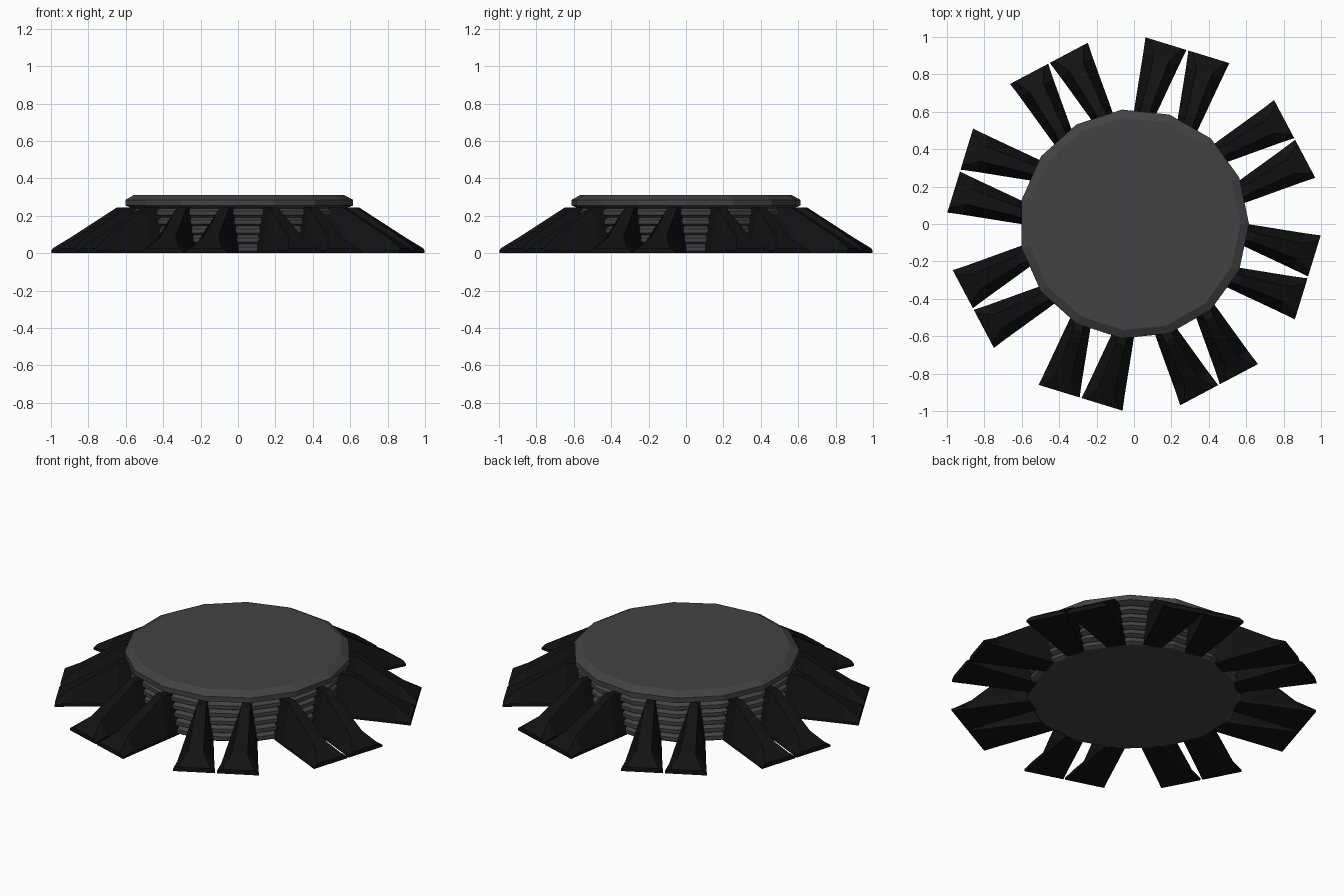
import bpy, bmesh
from math import cos, sin, radians, tau

if "Cube" in bpy.data.objects:
    bpy.data.objects.remove(bpy.data.objects["Cube"])


def material(name, v):
    m = bpy.data.materials.new(name)
    m.diffuse_color = (v, v, v, 1)
    m.use_nodes = True
    m.node_tree.nodes["Principled BSDF"].inputs["Base Color"].default_value = m.diffuse_color
    return m


def make_object(name, bm, mat):
    bmesh.ops.recalc_face_normals(bm, faces=bm.faces)
    me = bpy.data.meshes.new(name)
    bm.to_mesh(me)
    bm.free()
    me.materials.append(mat)
    ob = bpy.data.objects.new(name, me)
    bpy.context.collection.objects.link(ob)
    return ob


def loft(bm, sections):
    """Skin a list of closed sections and cap both ends."""
    rings = [[bm.verts.new(p) for p in s] for s in sections]
    n = len(rings[0])
    for a, b in zip(rings, rings[1:]):
        for i in range(n):
            j = (i + 1) % n
            bm.faces.new((a[i], a[j], b[j], b[i]))
    bm.faces.new(rings[0])
    bm.faces.new(rings[-1])


grey = material("dark_grey", 0.055)
black = material("near_black", 0.006)

# Ribbed 15-sided drum with a bevelled cap
SIDES = 15
profile = [(0.568, 0.0)]
for k in range(5):
    z, r = k * 0.048, 0.588 + k * 0.003
    profile += [(r, z + 0.012), (r, z + 0.034), (r - 0.022, z + 0.048)]
profile += [(0.615, 0.255), (0.615, 0.285), (0.57, 0.31)]
bm = bmesh.new()
loft(bm, [[(r * cos(tau * i / SIDES), r * sin(tau * i / SIDES), z)
           for i in range(SIDES)] for r, z in profile])
make_object("ribbed_drum", bm, grey)

# Flared foot: (distance out, base half width, ridge half width, lip height, ridge height)
STATIONS = [(0.54, 0.052, 0.026, 0.02, 0.243),
            (0.635, 0.066, 0.026, 0.02, 0.243),
            (0.885, 0.101, 0.042, 0.02, 0.085),
            (0.972, 0.115, 0.09, 0.012, 0.026)]


def foot(name, angle, offset):
    ca, sa = cos(angle), sin(angle)
    sections = []
    for x, w, t, lip, h in STATIONS:
        outline = [(-w, 0), (w, 0), (w, lip), (t, h), (-t, h), (-w, lip)]
        sections.append([(x * ca - (y + offset) * sa, x * sa + (y + offset) * ca, z)
                         for y, z in outline])
    bm = bmesh.new()
    loft(bm, sections)
    make_object(name, bm, black)


# Eight pairs of feet around the drum
for k in range(8):
    a = radians(-17.1 + 45 * k)
    foot(f"foot_{k + 1}_left", a, 0.12)
    foot(f"foot_{k + 1}_right", a, -0.12)
